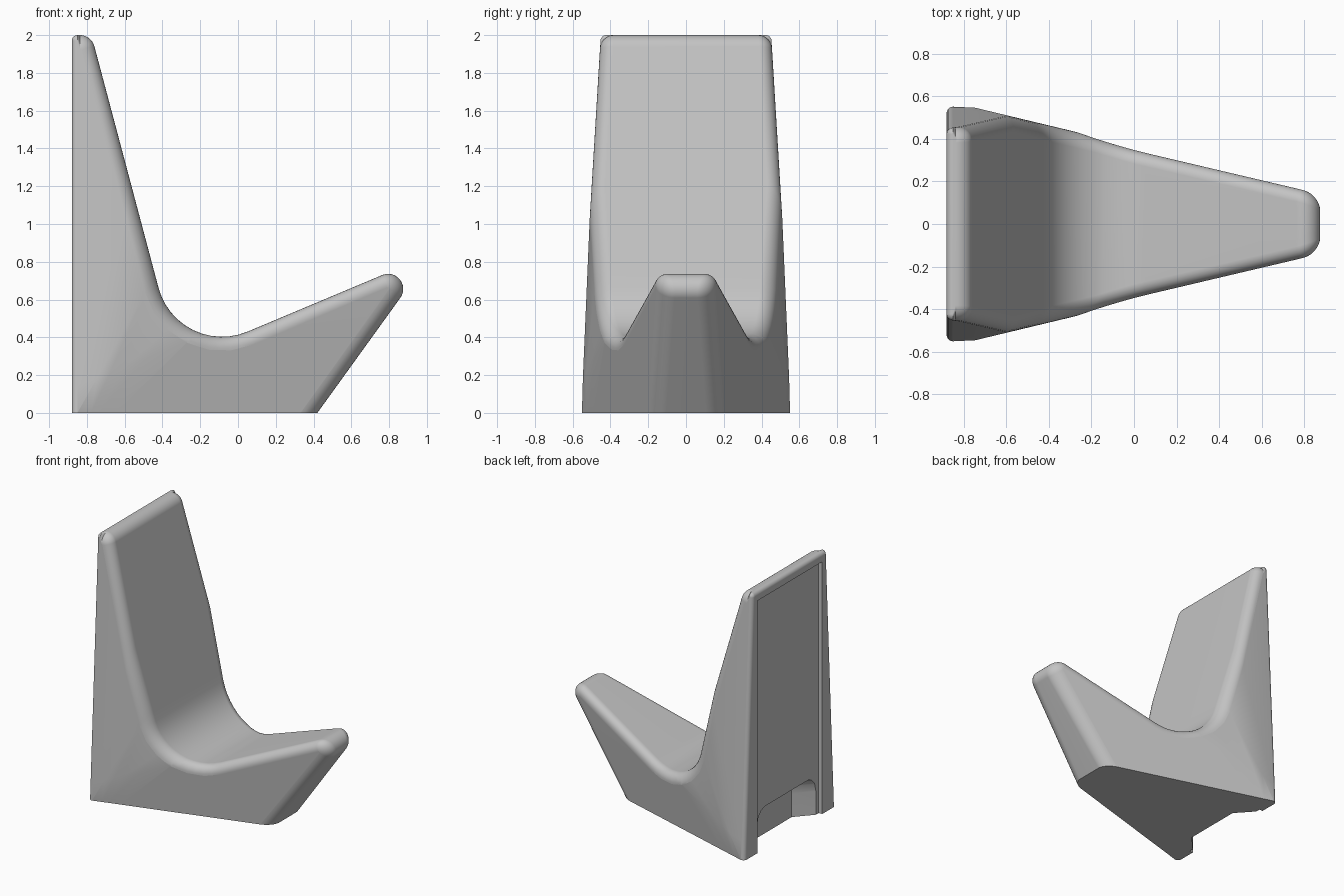
import bpy, bmesh, math
from mathutils import Vector

if "Cube" in bpy.data.objects:
    bpy.data.objects.remove(bpy.data.objects["Cube"])

grey = bpy.data.materials.new("plain grey")
grey.use_nodes = True
grey.diffuse_color = (0.55, 0.55, 0.55, 1)
grey.node_tree.nodes["Principled BSDF"].inputs["Base Color"].default_value = (0.55, 0.55, 0.55, 1)

# Side planes of the body: half width = a + b*x + c*z, the smallest one wins
SIDES = [(0.30, -0.295, 0.14), (0.367, -0.24, 0.0), (0.585, 0.04, -0.05)]


def half_width(x, z):
    return min(a + b * x + c * z for a, b, c in SIDES)


# Profile corners: x, z, fillet radius, edge rounding
CORNERS = [
    (-0.88, -0.2, 0, 0.028),
    (-0.88, 2.0, 0.03, 0.028),
    (-0.776, 2.0, 0.08, 0.07),
    (-0.318, 0.2755, 0.348, 0.075),
    (1.026, 0.84, 0.08, 0.072),
    (0.276, -0.2, 0, 0.072),
]


def rounded_profile(corners, steps=12):
    """Points, outward normals and edge rounding along the filleted outline."""
    pts = [Vector(c[:2]) for c in corners]
    dirs = [(q - p).normalized() for p, q in zip(pts, pts[1:])]
    left = lambda d: Vector((-d.y, d.x))
    path = [(pts[0], left(dirs[0]), corners[0][3])]
    for i in range(1, len(pts) - 1):
        d0, d1 = dirs[i - 1], dirs[i]
        r, edge = corners[i][2:]
        turn = math.atan2(d0.x * d1.y - d0.y * d1.x, d0.dot(d1))
        s = -1 if turn > 0 else 1
        centre = pts[i] - d0 * r * math.tan(abs(turn) / 2) - left(d0) * s * r
        start = math.atan2(left(d0).y, left(d0).x)
        for k in range(steps + 1):
            a = start + turn * k / steps
            n = Vector((math.cos(a), math.sin(a)))
            path.append((centre + n * s * r, n, edge))
    path.append((pts[-1], left(dirs[-1]), corners[-1][3]))
    return path


def add_object(name, bm):
    mesh = bpy.data.meshes.new(name)
    bm.to_mesh(mesh)
    bm.free()
    mesh.materials.append(grey)
    obj = bpy.data.objects.new(name, mesh)
    bpy.context.collection.objects.link(obj)
    return obj


# Half of the body, with y measured from the side surface
bm = bmesh.new()
ROUND = 7
columns = []
for p, n, r in rounded_profile(CORNERS):
    col = [bm.verts.new((p.x, -1, p.y))]
    for k in range(ROUND + 1):
        a = math.pi / 2 * k / ROUND
        q = p - n * r * (1 - math.cos(a))
        col.append(bm.verts.new((q.x, r * math.sin(a) - r, q.y)))
    columns.append(col)
for c0, c1 in zip(columns, columns[1:]):
    for k in range(ROUND + 1):
        bm.faces.new((c0[k], c1[k], c1[k + 1], c0[k + 1]))
side = bm.faces.new([c[-1] for c in columns])
bmesh.ops.triangulate(bm, faces=[side])


def cut(point, normal, clear=False):
    bmesh.ops.bisect_plane(bm, geom=bm.verts[:] + bm.edges[:] + bm.faces[:], dist=1e-5,
                           plane_co=point, plane_no=normal, clear_inner=clear)


# Creases where two side planes meet, then the flat base
for i, j in ((0, 1), (1, 2), (0, 2)):
    a, b, c = (u - v for u, v in zip(SIDES[i], SIDES[j]))
    normal = Vector((b, 0, c))
    cut(normal * (-a / normal.length_squared), normal.normalized())
cut((0, 0, 0), (0, 0, 1), True)
for v in bm.verts:
    v.co.y = 0 if v.co.y < -0.5 else v.co.y + half_width(v.co.x, v.co.z)

# Mirror the half and close the base
other = bmesh.ops.duplicate(bm, geom=bm.verts[:] + bm.edges[:] + bm.faces[:])["geom"]
for v in other:
    if isinstance(v, bmesh.types.BMVert):
        v.co.y = -v.co.y
bmesh.ops.remove_doubles(bm, verts=bm.verts[:], dist=1e-4)
bmesh.ops.holes_fill(bm, edges=[e for e in bm.edges if e.is_boundary], sides=0)
bmesh.ops.recalc_face_normals(bm, faces=bm.faces[:])
body = add_object("chair_body", bm)


def hull_cutter(name, points):
    cb = bmesh.new()
    for p in points:
        cb.verts.new(p)
    bmesh.ops.convex_hull(cb, input=cb.verts[:])
    bmesh.ops.recalc_face_normals(cb, faces=cb.faces[:])
    obj = add_object(name, cb)
    obj.hide_render = True
    return obj


# Recessed rear panel
panel = hull_cutter("panel_cutter", [(x, y, z) for x in (-1, -0.85)
                                     for y in (-0.39, 0.39) for z in (-0.1, 1.93)])
# Tapered arch under the panel
arch = [(0.38, -0.1), (0.38, 0.18), (0.365, 0.24), (0.33, 0.28), (0.28, 0.3)]
notch = hull_cutter("notch_cutter", [(x, s * y * k, z) for x, k in ((-0.89, 1.05), (-0.735, 0.6))
                                     for s in (-1, 1) for y, z in arch])

bpy.ops.object.select_all(action='DESELECT')
body.select_set(True)
bpy.context.view_layer.objects.active = body
for cutter in (panel, notch):
    mod = body.modifiers.new("cut", 'BOOLEAN')
    mod.operation = 'DIFFERENCE'
    mod.solver = 'EXACT'
    mod.object = cutter
    bpy.ops.object.modifier_apply(modifier=mod.name)
    bpy.data.objects.remove(cutter)

bpy.ops.object.shade_smooth_by_angle(angle=math.radians(30))
weighted = body.modifiers.new("soft_normals", 'WEIGHTED_NORMAL')
weighted.keep_sharp = True
